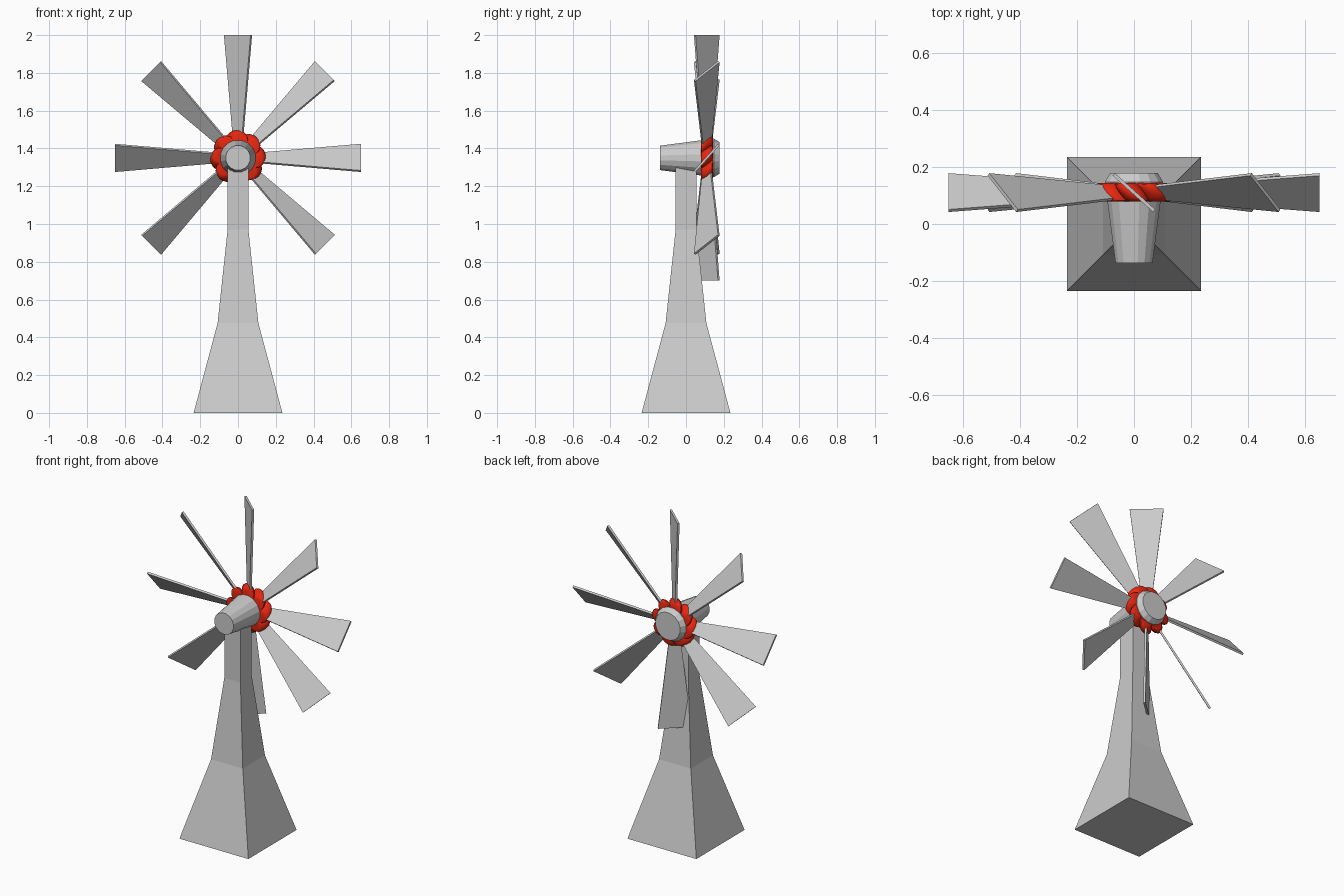
import bpy, bmesh, math
from mathutils import Vector

if "Cube" in bpy.data.objects:
    bpy.data.objects.remove(bpy.data.objects["Cube"])

HUB_Z, ROTOR_Y, BLADES = 1.35, 0.11, 8


def loft(name, rings, mat=None):
    """Skin a stack of equal-length rings and cap both ends."""
    bm = bmesh.new()
    vs = [[bm.verts.new(p) for p in ring] for ring in rings]
    n = len(vs[0])
    for a, b in zip(vs, vs[1:]):
        for i in range(n):
            j = (i + 1) % n
            bm.faces.new((a[i], a[j], b[j], b[i]))
    bm.faces.new(vs[0])
    bm.faces.new(vs[-1])
    bmesh.ops.recalc_face_normals(bm, faces=bm.faces)
    me = bpy.data.meshes.new(name)
    bm.to_mesh(me)
    bm.free()
    ob = bpy.data.objects.new(name, me)
    bpy.context.collection.objects.link(ob)
    if mat:
        me.materials.append(mat)
    return ob


def around(r, a, y):
    """Point at radius r, angle a around the rotor axis."""
    return Vector((r * math.cos(a), y, HUB_Z + r * math.sin(a)))


# Tapering square tower
loft("tower", [[(sx * h, sy * h, z) for sx, sy in ((-1, -1), (1, -1), (1, 1), (-1, 1))]
               for h, z in ((0.235, 0), (0.108, 0.475), (0.055, 0.97), (0.055, 1.33))])

# Conical turbine housing with chamfered back
SIDES = 16
loft("housing", [[around(r, math.tau * (i + 0.5) / SIDES, y) for i in range(SIDES)]
                 for y, r in ((-0.137, 0.066), (0.147, 0.104), (0.178, 0.085))])

# Twisted, scalloped red collar: one lobe per blade
red = bpy.data.materials.new("red")
red.diffuse_color = (0.8, 0.02, 0.005, 1)
red.use_nodes = True
red.node_tree.nodes["Principled BSDF"].inputs["Base Color"].default_value = red.diffuse_color
STEPS = BLADES * 12
collar = []
for y, k in ((0.079, 0.88), (0.083, 0.95), (0.092, 1.0), (0.11, 1.02),
             (0.128, 1.0), (0.138, 0.95), (0.143, 0.88)):
    twist = (y - ROTOR_Y) * 7 + 0.07
    ring = []
    for i in range(STEPS):
        a = math.tau * (i / STEPS)
        r = k * (0.112 + 0.032 * abs(math.cos(a * BLADES / 2)) ** 0.7)
        ring.append(around(r, a + twist, y))
    collar.append(ring)
ob = loft("rotor_collar", collar, red)
bpy.context.view_layer.objects.active = ob
ob.select_set(True)
bpy.ops.object.shade_smooth_by_angle(angle=math.radians(40))

# Pitched, flaring blades
PITCH, THICK = math.radians(42), 0.012
for b in range(BLADES):
    a = math.tau * b / BLADES
    tangent = Vector((-math.sin(a), 0, math.cos(a)))
    back = Vector((0, 1, 0))
    wide = tangent * math.cos(PITCH) + back * math.sin(PITCH)
    thin = back * math.cos(PITCH) - tangent * math.sin(PITCH)
    loft(f"blade_{b + 1}",
         [[around(r, a, ROTOR_Y) + wide * (s * w / 2) + thin * (t * THICK / 2)
           for s, t in ((-1, -1), (1, -1), (1, 1), (-1, 1))]
          for r, w in ((0.085, 0.06), (0.65, 0.19))])
